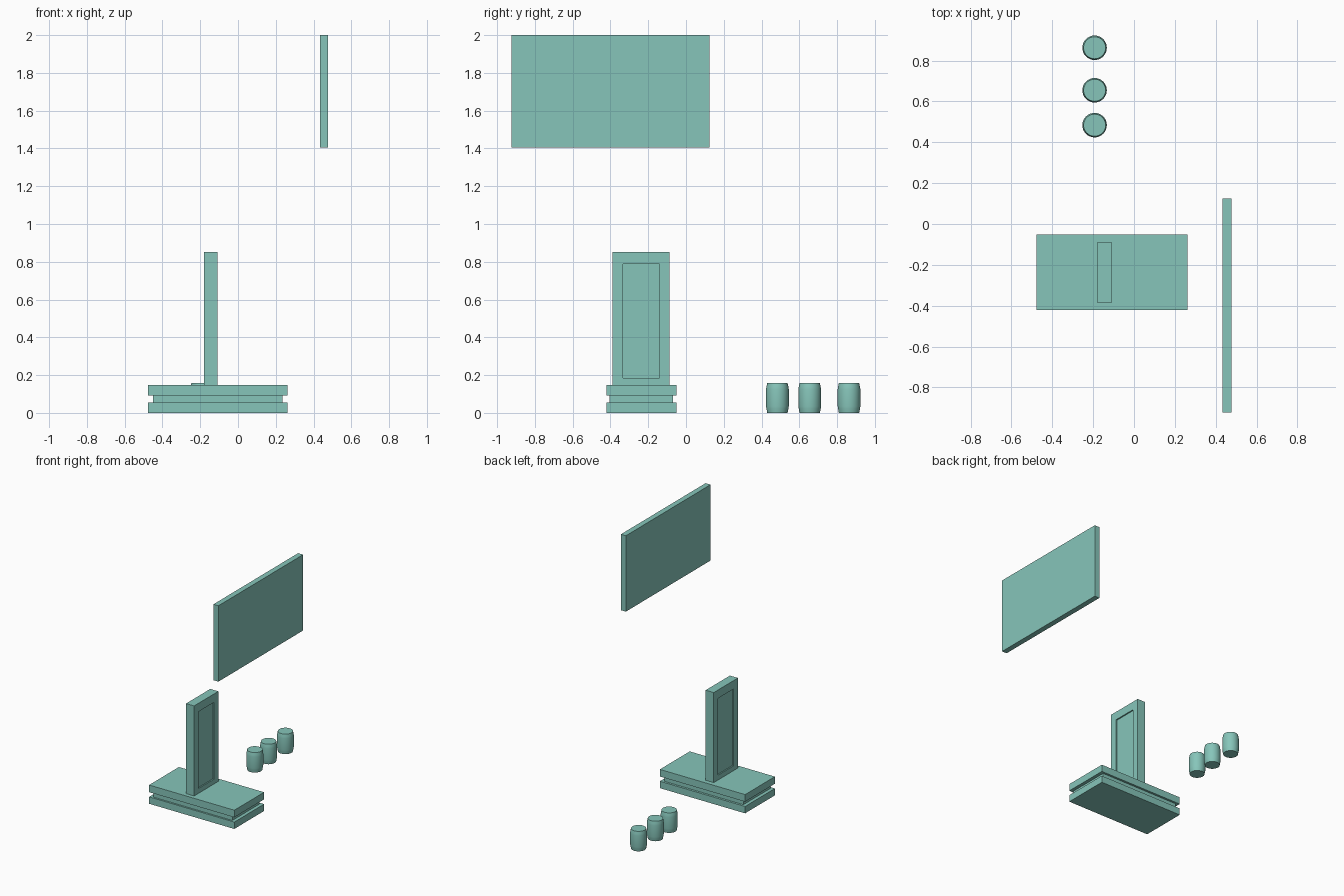
import bpy, bmesh
from math import cos, sin, tau

if "Cube" in bpy.data.objects:
    bpy.data.objects.remove(bpy.data.objects["Cube"])

teal = bpy.data.materials.new("teal")
teal.diffuse_color = (0.24, 0.56, 0.49, 1)
teal.use_nodes = True
teal.node_tree.nodes["Principled BSDF"].inputs["Base Color"].default_value = teal.diffuse_color


def finish(name, bm):
    bmesh.ops.recalc_face_normals(bm, faces=bm.faces)
    mesh = bpy.data.meshes.new(name)
    bm.to_mesh(mesh)
    bm.free()
    mesh.materials.append(teal)
    obj = bpy.data.objects.new(name, mesh)
    bpy.context.collection.objects.link(obj)
    return obj


def box_bm(x, y, z):
    """Axis-aligned box from (min, max) ranges."""
    bm = bmesh.new()
    bmesh.ops.create_cube(bm, size=1)
    for v in bm.verts:
        v.co = [r[0] if c < 0 else r[1] for c, r in zip(v.co, (x, y, z))]
    return bm


def lathe(name, profile, location, sides=32):
    """Closed solid of revolution from (radius, z) points."""
    bm = bmesh.new()
    rings = [[bm.verts.new((r * cos(tau * i / sides), r * sin(tau * i / sides), z))
              for i in range(sides)] for r, z in profile]
    for a, b in zip(rings, rings[1:]):
        for i in range(sides):
            j = (i + 1) % sides
            bm.faces.new((a[i], a[j], b[j], b[i]))
    bm.faces.new(rings[0])
    bm.faces.new(rings[-1])
    obj = finish(name, bm)
    obj.location = location
    bpy.ops.object.select_all(action='DESELECT')
    obj.select_set(True)
    bpy.context.view_layer.objects.active = obj
    bpy.ops.object.shade_smooth_by_angle()


# Stepped base: two slabs around a recessed core
for name, z in (("base_lower_slab", (0, 0.054)), ("base_upper_slab", (0.091, 0.147))):
    finish(name, box_bm((-0.477, 0.262), (-0.42, -0.051), z))
finish("base_core", box_bm((-0.45, 0.235), (-0.406, -0.068), (0.054, 0.091)))

# Upright pillar with a shallow recessed panel on both broad faces
bm = box_bm((-0.179, -0.109), (-0.388, -0.088), (0.147, 0.853))
bm.normal_update()
broad = [f for f in bm.faces if abs(f.normal.x) > 0.9]
bmesh.ops.inset_individual(bm, faces=broad, thickness=0.05)
for f in broad:
    for v in f.verts:
        v.co.y = -0.14 if v.co.y > -0.238 else -0.333
        v.co.z = 0.787 if v.co.z > 0.5 else 0.185
bmesh.ops.inset_individual(bm, faces=broad, thickness=0.0001, depth=-0.01)
finish("pillar", bm)

# Floating sign board
finish("sign_board", box_bm((0.434, 0.477), (-0.924, 0.125), (1.405, 2.0)))

# Row of three small barrels
profile = [(0.054, 0), (0.056, 0.012), (0.058, 0.022), (0.06, 0.035), (0.06, 0.125),
           (0.058, 0.138), (0.056, 0.147), (0.054, 0.157)]
for i, y in enumerate((0.484, 0.655, 0.863)):
    lathe(f"barrel_{i + 1}", profile, (-0.193, y, 0))
